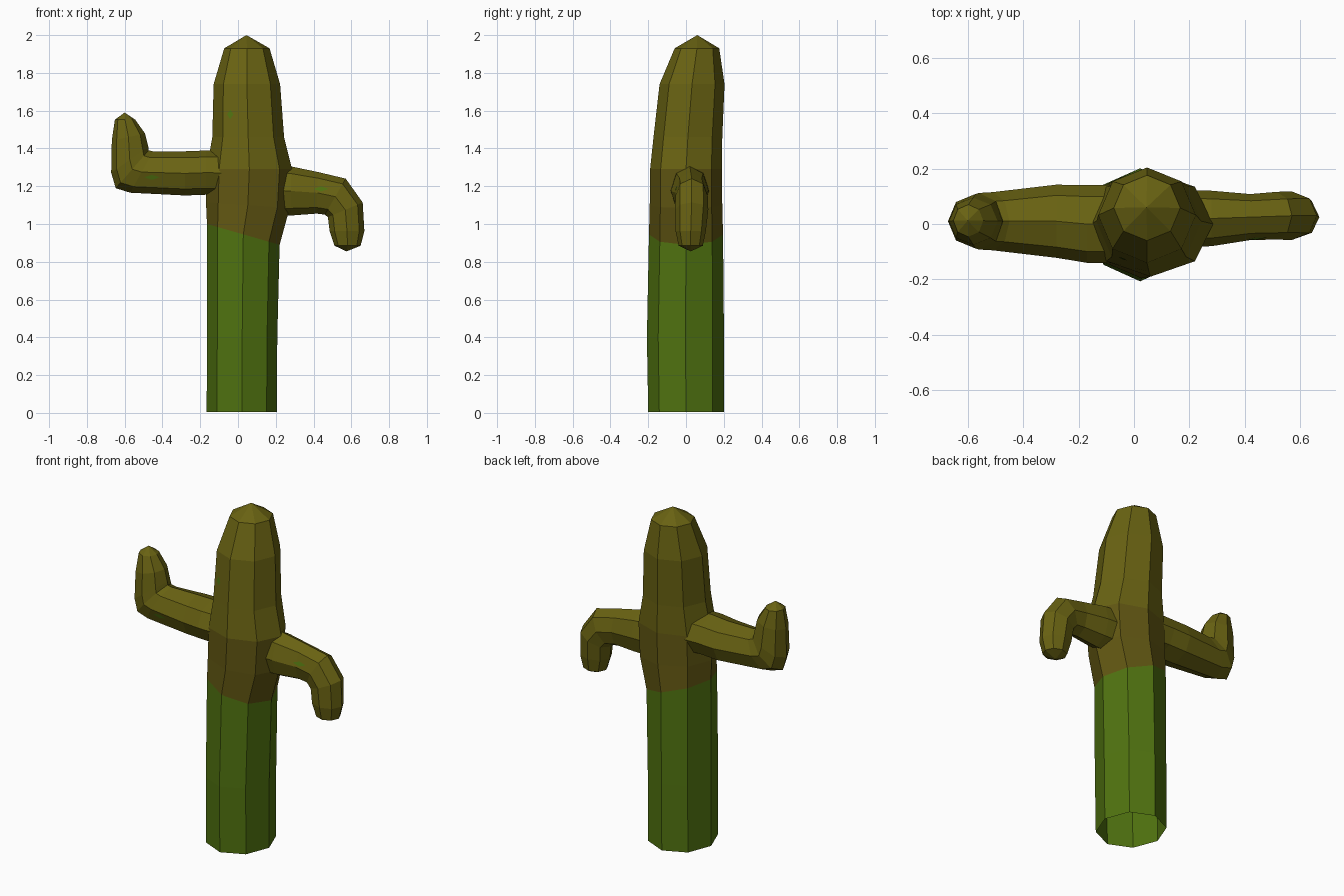
import bpy, bmesh
from math import sin, cos, radians, pi
from mathutils import Vector

if "Cube" in bpy.data.objects:
    bpy.data.objects.remove(bpy.data.objects["Cube"])


def material(name, rgb):
    m = bpy.data.materials.new(name)
    m.diffuse_color = (*rgb, 1)
    m.use_nodes = True
    m.node_tree.nodes["Principled BSDF"].inputs["Base Color"].default_value = m.diffuse_color
    return m


OLIVE = material("olive", (0.140, 0.122, 0.006))
BROWN = material("brown_olive", (0.118, 0.093, 0.006))
GREEN = material("cactus_green", (0.080, 0.170, 0.005))
MATS = [OLIVE, BROWN, GREEN]


def loft(name, rings, tip, band_colour=lambda i: 0):
    """Eight-sided tube. ring = (x, y, z, tilt in degrees, in-plane radius, y radius)."""
    bm = bmesh.new()
    loops = []
    for x, y, z, tilt, r, ry in rings:
        a = radians(tilt)
        u, v = Vector((cos(a), 0, sin(a))), Vector((0, 1, 0))
        loops.append([bm.verts.new(Vector((x, y, z)) + u * r * cos(k * pi / 4) + v * ry * sin(k * pi / 4))
                      for k in range(8)])
    for i in range(len(loops) - 1):
        for k in range(8):
            n = (k + 1) % 8
            f = bm.faces.new((loops[i][k], loops[i][n], loops[i + 1][n], loops[i + 1][k]))
            f.material_index = band_colour(i)
    top = bm.verts.new(tip)
    for k in range(8):
        bm.faces.new((loops[-1][k], loops[-1][(k + 1) % 8], top))
    bmesh.ops.recalc_face_normals(bm, faces=bm.faces)
    me = bpy.data.meshes.new(name)
    bm.to_mesh(me)
    bm.free()
    for m in MATS:
        me.materials.append(m)
    ob = bpy.data.objects.new(name, me)
    bpy.context.collection.objects.link(ob)
    return ob


# Trunk: open at the bottom, green below the tilted third ring
trunk = loft("trunk", [
    (0.02, 0.00, 0.005, 0, 0.186, 0.200),
    (0.022, -0.003, 0.40, 0, 0.186, 0.204),
    (0.028, 0.00, 0.945, -16, 0.200, 0.196),
    (0.052, 0.00, 1.10, -4, 0.222, 0.192),
    (0.060, 0.00, 1.29, 0, 0.226, 0.190),
    (0.054, 0.01, 1.46, 0, 0.190, 0.182),
    (0.047, 0.032, 1.74, 0, 0.176, 0.172),
    (0.047, 0.058, 1.93, 0, 0.120, 0.118),
], (0.045, 0.06, 2.0), lambda i: 2 if i < 2 else 1 if i < 4 else 0)

# Left arm, bending upwards
left_arm = loft("left_arm", [
    (-0.05, 0.00, 1.27, 90, 0.120, 0.140),
    (-0.17, 0.00, 1.272, 90, 0.117, 0.140),
    (-0.28, 0.01, 1.268, 90, 0.117, 0.132),
    (-0.51, 0.01, 1.275, 61, 0.125, 0.105),
    (-0.56, 0.01, 1.29, 49, 0.133, 0.102),
    (-0.573, 0.01, 1.34, 35, 0.120, 0.098),
    (-0.58, 0.01, 1.46, 12, 0.090, 0.085),
    (-0.598, 0.012, 1.552, 0, 0.054, 0.058),
], (-0.60, 0.012, 1.59))

# Right arm, drooping downwards
right_arm = loft("right_arm", [
    (0.12, 0.02, 1.18, 90, 0.135, 0.105),
    (0.28, 0.02, 1.175, 90, 0.130, 0.100),
    (0.42, 0.025, 1.165, 88, 0.110, 0.083),
    (0.515, 0.03, 1.145, 60, 0.110, 0.086),
    (0.568, 0.03, 1.075, 23, 0.100, 0.088),
    (0.577, 0.025, 0.962, 0, 0.092, 0.080),
    (0.58, 0.025, 0.885, 0, 0.069, 0.064),
], (0.575, 0.025, 0.855))


def fleck(name, target, x, z, w, h):
    """Thin coloured diamond laid on the front of a part."""
    hit, loc, nor, _ = target.ray_cast(Vector((x, -1, z)), Vector((0, 1, 0)))
    if not hit:
        return
    side = Vector((0, 0, 1)).cross(nor).normalized()
    up = nor.cross(side)
    c = loc + nor * 0.003
    me = bpy.data.meshes.new(name)
    me.from_pydata([c - side * w, c - up * h, c + side * w, c + up * h], [], [(0, 1, 2, 3)])
    me.materials.append(GREEN)
    bpy.context.collection.objects.link(bpy.data.objects.new(name, me))


# Small green flecks
fleck("left_arm_fleck", left_arm, -0.455, 1.248, 0.042, 0.014)
fleck("right_arm_fleck", right_arm, 0.44, 1.185, 0.040, 0.014)
fleck("trunk_fleck", trunk, -0.04, 1.58, 0.018, 0.025)
